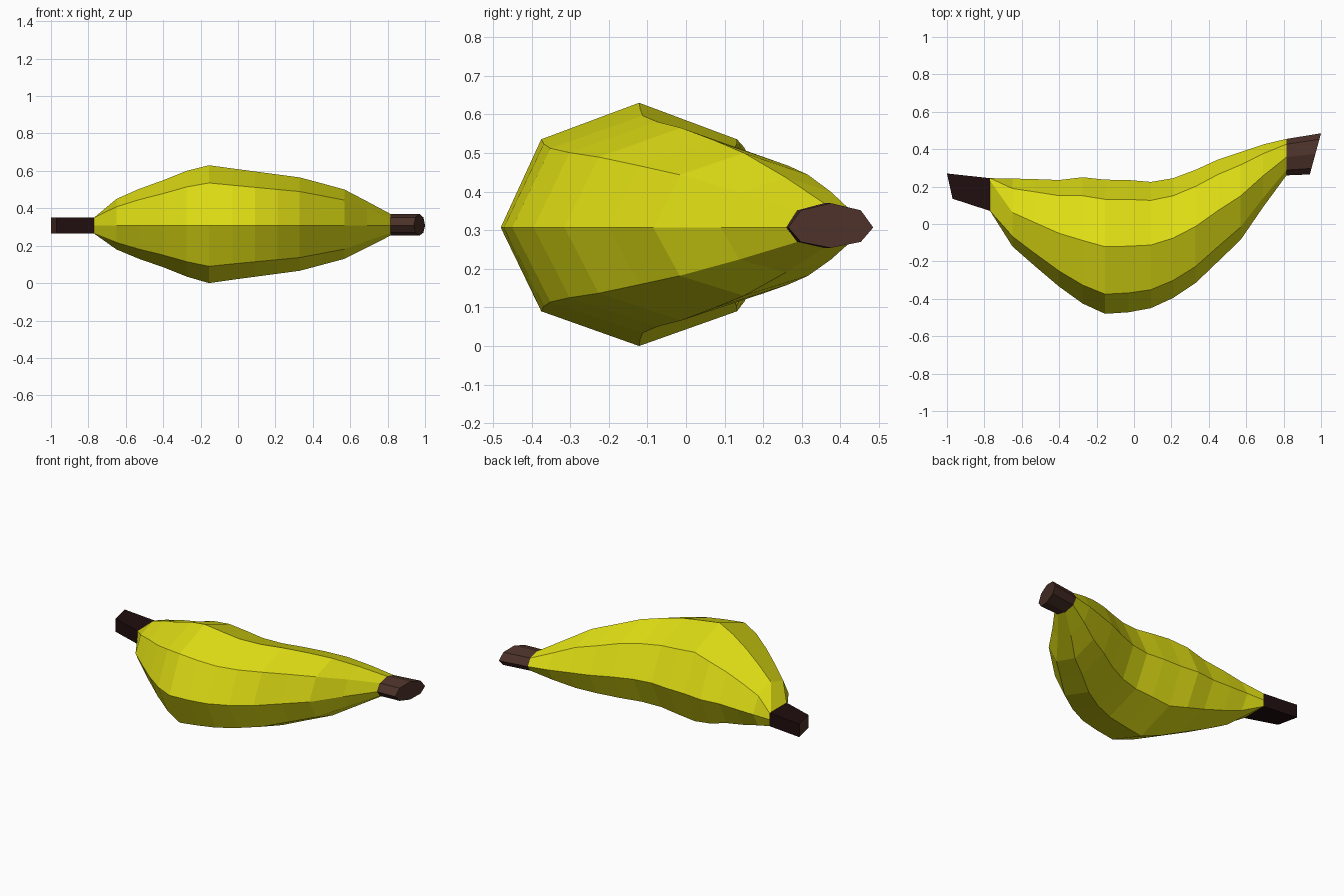
import bpy, bmesh, math

if "Cube" in bpy.data.objects:
    bpy.data.objects.remove(bpy.data.objects["Cube"])


def material(name, rgb):
    m = bpy.data.materials.new(name)
    m.diffuse_color = (*rgb, 1)
    m.use_nodes = True
    m.node_tree.nodes["Principled BSDF"].inputs["Base Color"].default_value = m.diffuse_color
    return m


yellow = material("banana yellow", (0.74, 0.73, 0.007))
brown = material("stalk brown", (0.072, 0.031, 0.022))
dark = material("dark tip brown", (0.0144, 0.0042, 0.0044))

MID_Z = 0.307
S = math.sqrt(0.5)
# Unit cross-sections (front, over the top, back, underneath)
OCTAGON = [(-1, 0), (-S, S), (0, 1), (S, S), (1, 0), (S, -S), (0, -1), (-S, -S)]
BOX = [(-1, 0), (-1, 1), (0.85, 1), (1, 1), (1, 0), (1, -1), (0.85, -1), (-1, -1)]


def ring(x_front, y_front, x_back, y_back, z_low, z_high, shape=OCTAGON):
    """Cross-section spanning front to back and low to high."""
    pts = []
    for a, b in shape:
        t = (a + 1) / 2
        z = MID_Z + b * ((z_high - MID_Z) if b > 0 else (MID_Z - z_low))
        pts.append((x_front + t * (x_back - x_front),
                    y_front + t * (y_back - y_front), z))
    return pts


def loft(name, rings, mats, cap_start=False, cap_end=False):
    """Skin rings with flat quads; caps use the last material."""
    bm = bmesh.new()
    loops = [[bm.verts.new(p) for p in r] for r in rings]
    n = len(rings[0])
    for a, b in zip(loops, loops[1:]):
        for i in range(n):
            j = (i + 1) % n
            bm.faces.new((a[i], a[j], b[j], b[i]))
    for use, loop in ((cap_start, loops[0]), (cap_end, loops[-1])):
        if use:
            bm.faces.new(loop).material_index = len(mats) - 1
    # Orient outward: the first side face is on the front (-y)
    bm.normal_update()
    bm.faces.ensure_lookup_table()
    if bm.faces[0].normal.y > 0:
        bmesh.ops.reverse_faces(bm, faces=bm.faces[:])
    bmesh.ops.recalc_face_normals(bm, faces=bm.faces[:])
    me = bpy.data.meshes.new(name)
    bm.to_mesh(me)
    bm.free()
    for m in mats:
        me.materials.append(m)
    ob = bpy.data.objects.new(name, me)
    bpy.context.collection.objects.link(ob)


# Peel stations: x, outer y, inner y, low z, high z
stations = [
    (-0.65, -0.12, 0.243, 0.18, 0.45),
    (-0.53, -0.225, 0.24, 0.13, 0.503),
    (-0.40, -0.335, 0.235, 0.085, 0.55),
    (-0.275, -0.425, 0.25, 0.035, 0.6),
    (-0.155, -0.48, 0.237, 0.0, 0.63),
    (-0.03, -0.472, 0.235, 0.018, 0.613),
    (0.09, -0.45, 0.225, 0.034, 0.597),
    (0.21, -0.395, 0.245, 0.05, 0.581),
    (0.33, -0.315, 0.29, 0.066, 0.565),
    (0.45, -0.2, 0.345, 0.098, 0.533),
    (0.57, -0.085, 0.385, 0.13, 0.5),
    (0.69, 0.09, 0.425, 0.19, 0.437),
]
left_joint = ring(-0.77, 0.07, -0.77, 0.245, 0.265, 0.35, BOX)
right_joint = ring(0.815, 0.26, 0.815, 0.455, 0.254, 0.37)
peel = [ring(x, yo, x, yi, lo, hi) for x, yo, yi, lo, hi in stations]

loft("peel", [left_joint] + peel + [right_joint], [yellow])
# Squared dark tip
loft("left_tip", [ring(-0.97, 0.135, -1.0, 0.27, 0.265, 0.35, BOX), left_joint],
     [dark, brown], cap_start=True)
# Eight-sided stalk, cut at a slant
loft("right_stalk", [right_joint, ring(0.94, 0.265, 1.0, 0.485, 0.254, 0.37)],
     [brown], cap_end=True)
